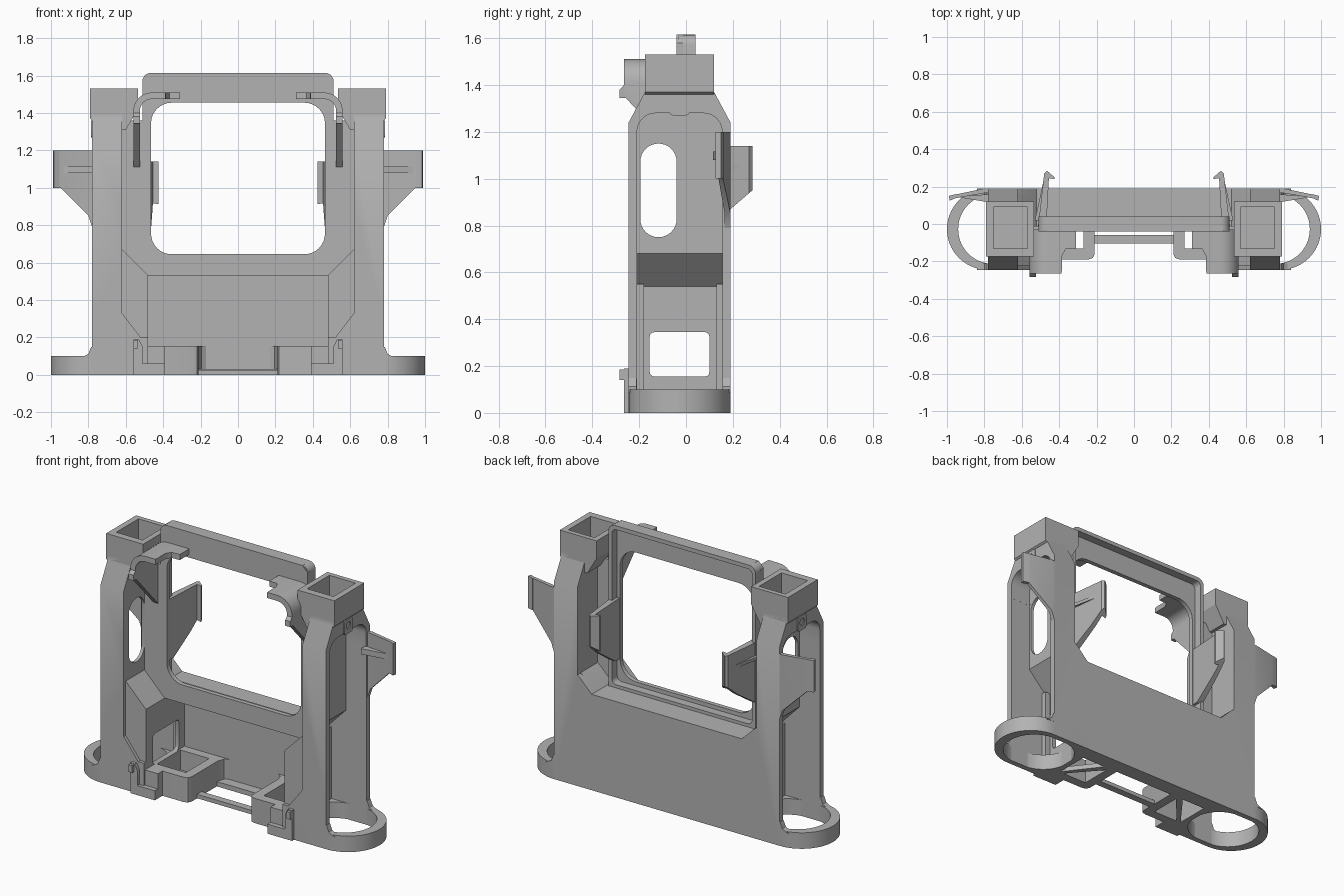
import bpy, bmesh, math
from mathutils import Vector

if "Cube" in bpy.data.objects:
    bpy.data.objects.remove(bpy.data.objects["Cube"])

grey = bpy.data.materials.new("plain grey")
grey.diffuse_color = (0.45, 0.45, 0.45, 1)
grey.use_nodes = True
grey.node_tree.nodes["Principled BSDF"].inputs["Base Color"].default_value = grey.diffuse_color


def prism(name, pts, axis, a, b):
    """Extrude a 2D outline along an axis; outline is (y,z), (x,z) or (x,y)."""
    def at(p, t):
        return {'X': (t, p[0], p[1]), 'Y': (p[0], t, p[1]), 'Z': (p[0], p[1], t)}[axis]
    bm = bmesh.new()
    lo = [bm.verts.new(at(p, a)) for p in pts]
    hi = [bm.verts.new(at(p, b)) for p in pts]
    n = len(pts)
    bm.faces.new(lo)
    bm.faces.new(hi)
    for i in range(n):
        bm.faces.new((lo[i], lo[(i + 1) % n], hi[(i + 1) % n], hi[i]))
    bmesh.ops.recalc_face_normals(bm, faces=bm.faces)
    me = bpy.data.meshes.new(name)
    bm.to_mesh(me)
    bm.free()
    me.materials.append(grey)
    ob = bpy.data.objects.new(name, me)
    bpy.context.collection.objects.link(ob)
    return ob


def rect(u0, u1, v0, v1, r=0.0, seg=6):
    """Rectangle outline, with rounded corners if r > 0."""
    if r == 0:
        return [(u0, v0), (u1, v0), (u1, v1), (u0, v1)]
    pts = []
    for k, (cu, cv) in enumerate([(u1 - r, v1 - r), (u0 + r, v1 - r), (u0 + r, v0 + r), (u1 - r, v0 + r)]):
        for i in range(seg + 1):
            t = math.pi / 2 * (k + i / seg)
            pts.append((cu + r * math.cos(t), cv + r * math.sin(t)))
    return pts


def box(name, x0, x1, y0, y1, z0, z1):
    return prism(name, rect(x0, x1, y0, y1), 'Z', z0, z1)


def bake(ob):
    me = bpy.data.meshes.new_from_object(ob.evaluated_get(bpy.context.evaluated_depsgraph_get()))
    ob.modifiers.clear()
    ob.data = me


def cut(ob, *cutters, op='DIFFERENCE'):
    for c in cutters:
        m = ob.modifiers.new("cut", 'BOOLEAN')
        m.operation, m.solver, m.object = op, 'EXACT', c
        bpy.context.view_layer.update()
        bake(ob)
        bpy.data.objects.remove(c)
    return ob


def mirror(ob):
    ob.modifiers.new("mirror", 'MIRROR').use_mirror_merge = False
    bpy.context.view_layer.update()
    bake(ob)
    return ob


# Columns: hollow channel, leaning in near the top, with the lower part bulging inward
col = prism("column", [(.48, 0), (.78, 0), (.78, 1.40), (.62, 1.40), (.62, .67), (.48, .53)], 'Y', -.245, .19)
cut(col, prism("c", [(-.245, -.1), (.19, -.1), (.19, 1.24), (.12, 1.37), (.12, 1.6), (-.175, 1.6),
                     (-.175, 1.37), (-.245, 1.24)], 'X', .3, 1), op='INTERSECT')
cut(col,
    prism("c", [(.64, 1.12), (.64, .68), (.505, .54), (.505, -.1), (1, -.1), (1, 1.12)], 'Y', -.21, .155),
    prism("c", rect(-.2095, .1545, .9, 1.28, .08), 'X', .6405, 1),
    prism("c", [(.62, .9), (.62, .33), (.52, .2), (.4, .2), (.4, .9)], 'Y', -.3, -.225),
    prism("c", rect(-.195, -.04, .75, 1.15, .0774, 8), 'X', .4, 1),
    prism("c", rect(-.155, .1, .155, .345, .02, 3), 'X', .4, 1))
mirror(col)

# Lower inner thickening of the channel, seen from the outer side
for y0, y1 in ((-.215, -.18), (.13, .16)):
    mirror(prism("channel_corner", [(.5, y0), (.54, y0), (.54, y1), (.5, y1)], 'Z', .0, .55))

# Small tab with a round hole under each socket
tab = prism("socket_tab", rect(-.07, .015, 1.27, 1.36, .015, 3), 'X', .74, .785)
cut(tab, prism("c", [(-.028 + .022 * math.cos(i * math.pi / 8), 1.32 + .022 * math.sin(i * math.pi / 8))
                     for i in range(16)], 'X', .7, .9))
mirror(tab)

# Square sockets on top of the columns
sock = prism("column_socket", [(.79, 1.53), (.535, 1.53), (.535, 1.42), (.6, 1.31), (.62, 1.31),
                               (.78, 1.36), (.79, 1.37)], 'Y', -.175, .12)
cut(sock, box("c", .57, .752, -.13, .09, 1.40, 1.6))
mirror(sock)

# Base end rings
ring = prism("base_ring", rect(.3, 1, -.245, .19, .2174, 14), 'Z', 0, .1)
cut(ring, prism("c", rect(.5, .94, -.213, .158, .185, 14), 'Z', -.1, .2), box("c", 0, .485, -.5, .5, -.1, .2))
mirror(ring)
mirror(prism("base_fillet", [(.77, .09), (.84, .09), (.80, .112), (.785, .15), (.77, .15)], 'Y', -.245, -.211))
mirror(prism("base_fillet_back", [(.77, .09), (.84, .09), (.80, .112), (.785, .15), (.77, .15)], 'Y', .156, .19))

# Back wall with flared top corners, sill and floor strip
prism("back_wall", [(-.63, 0), (.63, 0), (.63, .70), (.6, .68), (.52, .6),
                    (-.52, .6), (-.6, .68), (-.63, .70)], 'Y', .155, .19)
prism("sill", [(-.48, .53), (.48, .53), (.625, .67), (.625, .70), (.6, .68), (.52, .6),
               (-.52, .6), (-.6, .68), (-.625, .70), (-.625, .67)], 'Y', -.04, .157)
box("floor_strip", -.5, .5, .09, .157, 0, .03)

# Window frame: thin plate with a rim around the back
window = rect(-.465, .465, .645, 1.455, .11, 8)
plate = prism("window_plate", [(-.62, .66), (-.48, .535), (.48, .535), (.62, .66), (.62, 1.33), (.59, 1.36),
                               (.51, 1.36), (.51, 1.58), (.475, 1.615), (-.475, 1.615), (-.51, 1.58),
                               (-.51, 1.36), (-.59, 1.36), (-.62, 1.33)], 'Y', -.04, -.012)
cut(plate, prism("c", window, 'Y', -.5, .5))
rim = prism("window_rim", rect(-.51, .51, .56, 1.615, .045, 5), 'Y', -.035, .04)
cut(rim, prism("c", rect(-.485, .485, .62, 1.59, .03, 5), 'Y', -.5, .5))

# Open floor boxes at the front with a diagonal brace, and the rod joining them
tray = prism("floor_box", [(.21, .156), (.17, .156), (.195, .14), (.21, .1), (.21, -.16), (.22, -.182),
                           (.245, -.19), (.5, -.19), (.5, .156)], 'Z', 0, .155)
cut(tray, box("c", .27, .47, -.13, .1, -.1, .3))
mirror(tray)
mirror(prism("box_brace", [(.26, .08), (.45, -.14), (.48, -.14), (.29, .11)], 'Z', 0, .03))
box("front_rod", -.22, .22, -.105, -.06, 0, .025)

# Front foot clips
mirror(prism("foot_plate", [(.39, 0), (.56, 0), (.56, .19), (.53, .19), (.51, .15), (.51, .06), (.39, .06)],
             'Y', -.265, -.225))
mirror(prism("foot_block", [(.39, 0), (.5, 0), (.5, .155), (.39, .155)], 'Y', -.235, -.18))
mirror(box("foot_hook", .535, .56, -.283, -.24, .14, .185))

# Curved upper arms reaching forward, with a tapered gusset
arc = [(.56 - .10 + .10 * math.cos(t), 1.41 + .10 * math.sin(t)) for t in [i * math.pi / 12 for i in range(7)]]
inner = [(.46 + .065 * math.cos(t), 1.41 + .065 * math.sin(t)) for t in [i * math.pi / 12 for i in range(7)]]
arm = prism("upper_arm", [(.56, 1.11)] + arc + [(.31, 1.51), (.31, 1.475)] + inner[::-1] + [(.525, 1.11)],
            'Y', -.265, -.03)
cut(arm,
    prism("c", [(-.3, 1.35), (-.262, 1.35), (-.04, 1.11), (-.04, 1.0), (-.3, 1.0)], 'X', .2, .7),
    prism("c", [(.2, -.4), (.4, -.4), (.385, -.24), (.385, -.17), (.365, -.135), (.2, -.13)], 'Z', 1, 1.7))
mirror(arm)
mirror(prism("arm_hook", [(-.283, 1.345), (-.24, 1.345), (-.24, 1.40), (-.265, 1.40), (-.283, 1.38)], 'X', .525, .56))

# Outer side wings, swept slightly forward with an end lip
wing = prism("side_wing", [(.77, 1.2), (.985, 1.2), (.985, 1.0), (.95, 1.0), (.8, .85), (.78, .79), (.77, .79)],
             'Y', .1, .25)
cut(wing, prism("c", [(.74, .19), (.8, .19), (.99, .15), (.99, .132), (.8, .165), (.74, .165)], 'Z', .5, 1.5),
    op='INTERSECT')
mirror(wing)
mirror(prism("wing_lip", [(.95, .16), (.99, .15), (.985, .125), (.95, .14)], 'Z', 1.0, 1.2))
mirror(prism("wing_rib", [(.77, .16), (.95, .145), (.77, .115)], 'Z', 1.08, 1.115))

# Rear clips: tapered plates with hooked ends
clip = prism("rear_clip", [(-.02, .76), (.03, .76), (.19, .87), (.283, .95), (.283, 1.14), (-.02, 1.14)], 'X', .4, .6)
cut(clip, prism("c", [(.47, -.03), (.515, -.03), (.48, .27), (.465, .285), (.425, .25), (.425, .24), (.455, .245)],
                'Z', .5, 1.5), op='INTERSECT')
mirror(clip)
mirror(prism("clip_rib", [(.50, .02), (.53, .02), (.48, .25), (.47, .25)], 'Z', 1.04, 1.06))

# Smooth shading with sharp edges kept
for ob in bpy.context.scene.objects:
    ob.select_set(True)
    bpy.context.view_layer.objects.active = ob
bpy.ops.object.shade_smooth_by_angle(angle=math.radians(30))
